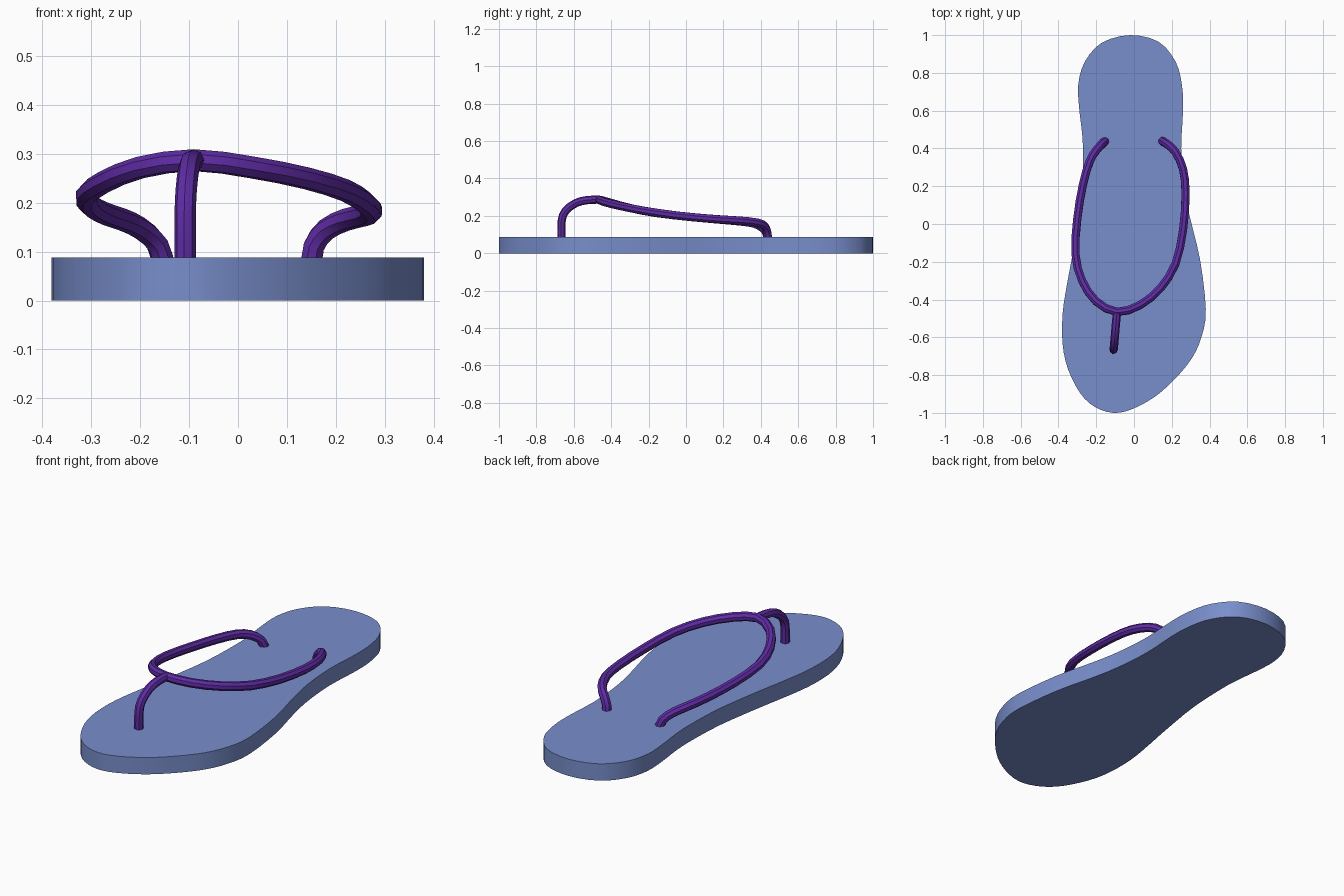
import bpy, bmesh
from mathutils import Vector

if "Cube" in bpy.data.objects:
    bpy.data.objects.remove(bpy.data.objects["Cube"])


def material(name, rgb):
    m = bpy.data.materials.new(name)
    m.diffuse_color = (*rgb, 1)
    m.use_nodes = True
    m.node_tree.nodes["Principled BSDF"].inputs["Base Color"].default_value = m.diffuse_color
    return m


blue = material("blue foam", (0.19, 0.27, 0.60))
purple = material("purple rubber", (0.115, 0.025, 0.38))


def spline(pts, steps, closed):
    """Catmull-Rom curve through the points."""
    pts = [Vector(p) for p in pts]
    n = len(pts)
    at = (lambda i: pts[i % n]) if closed else (lambda i: pts[max(0, min(n - 1, i))])
    out = []
    for i in range(n if closed else n - 1):
        a, b, c, d = at(i - 1), at(i), at(i + 1), at(i + 2)
        for s in range(steps):
            t = s / steps
            out.append(0.5 * (2 * b + (c - a) * t + (2 * a - 5 * b + 4 * c - d) * t * t
                              + (3 * b - a - 3 * c + d) * t ** 3))
    if not closed:
        out.append(pts[-1])
    return out


def finish(ob, mat):
    ob.data.materials.append(mat)
    bpy.ops.object.select_all(action='DESELECT')
    ob.select_set(True)
    bpy.context.view_layer.objects.active = ob
    if ob.type == 'CURVE':
        bpy.ops.object.convert(target='MESH')
    bpy.ops.object.shade_smooth_by_angle(angle=0.6)


# Sole: foot outline extruded upward
outline = [(-.02, 1), (.13, .965), (.22, .86), (.253, .74), (.26, .61), (.25, .40),
           (.265, .2), (.295, .04), (.35, -.19), (.38, -.45), (.36, -.59), (.307, -.71),
           (.217, -.82), (.11, -.915), (-.01, -.98), (-.11, -1), (-.21, -.967),
           (-.286, -.894), (-.35, -.767), (-.378, -.635), (-.378, -.476), (-.355, -.32),
           (-.32, -.13), (-.28, .13), (-.27, .36), (-.275, .48), (-.29, .61),
           (-.295, .74), (-.26, .86), (-.17, .96)]
bm = bmesh.new()
ring = [bm.verts.new((p.x, p.y, 0)) for p in spline(outline, 3, True)]
base = bm.faces.new(ring)
top = bmesh.ops.extrude_face_region(bm, geom=[base])["geom"]
bmesh.ops.translate(bm, vec=(0, 0, .088),
                    verts=[v for v in top if isinstance(v, bmesh.types.BMVert)])
bmesh.ops.recalc_face_normals(bm, faces=bm.faces)
mesh = bpy.data.meshes.new("sole")
bm.to_mesh(mesh)
bm.free()
sole = bpy.data.objects.new("sole", mesh)
bpy.context.collection.objects.link(sole)
finish(sole, blue)


def tube(name, pts, radius):
    cu = bpy.data.curves.new(name, 'CURVE')
    cu.dimensions = '3D'
    cu.bevel_depth = radius
    cu.bevel_resolution = 2
    cu.use_fill_caps = True
    path = spline(pts, 2, False)
    sp = cu.splines.new('POLY')
    sp.points.add(len(path) - 1)
    for q, p in zip(sp.points, path):
        q.co = (*p, 1)
    ob = bpy.data.objects.new(name, cu)
    bpy.context.collection.objects.link(ob)
    finish(ob, purple)


# Strap loop over the foot
tube("strap", [(-.15, .44, .065), (-.165, .428, .115), (-.2, .39, .148), (-.235, .33, .165),
               (-.27, .21, .177), (-.3, .03, .193), (-.31, -.16, .215), (-.275, -.3, .242),
               (-.2, -.41, .272), (-.09, -.465, .287), (.03, -.43, .272), (.14, -.34, .25),
               (.22, -.21, .225), (.26, -.03, .2), (.273, .16, .183), (.26, .29, .175),
               (.22, .38, .165), (.18, .42, .145), (.155, .435, .11), (.15, .44, .065)], .023)

# Toe post between the toes
tube("toe_post", [(-.108, -.665, .065), (-.108, -.665, .17), (-.106, -.645, .225),
                  (-.101, -.59, .268), (-.096, -.53, .284), (-.09, -.468, .287)], .022)
